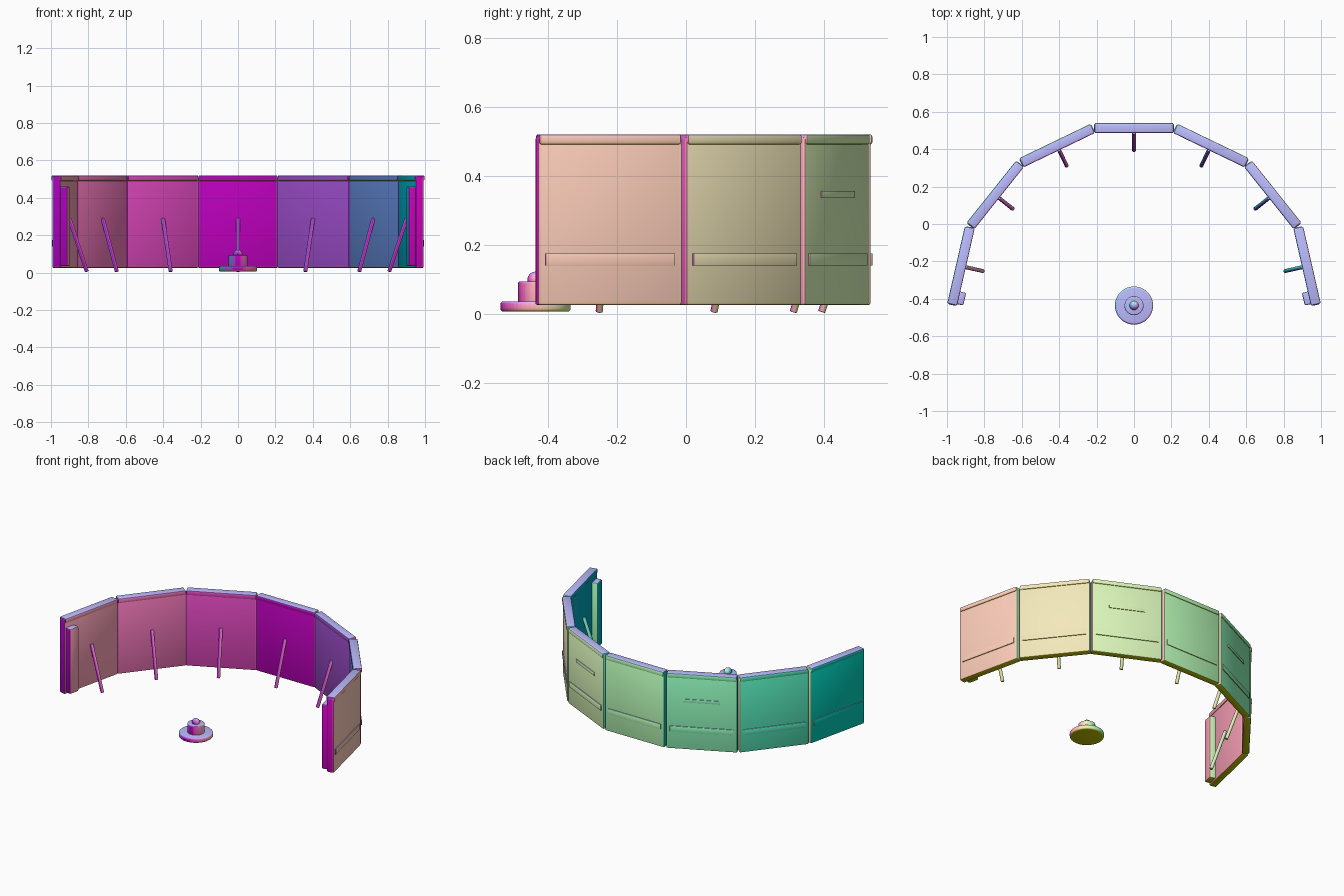
import bpy, math
from mathutils import Matrix, Vector

if "Cube" in bpy.data.objects:
    bpy.data.objects.remove(bpy.data.objects["Cube"])

CY = -0.436             # arc centre in y
R = 0.949               # arc radius to the panel mid-plane
STEP = math.pi / 7


def tint(direction):
    """Material whose colour follows the direction a face points in."""
    col = [round((c * 0.5 + 0.5) * 32) / 32 for c in direction]
    name = "tint_%d_%d_%d" % tuple(int(c * 32) for c in col)
    mat = bpy.data.materials.get(name)
    if mat is None:
        mat = bpy.data.materials.new(name)
        mat.diffuse_color = (*col, 1)
        mat.use_nodes = True
        mat.node_tree.nodes["Principled BSDF"].inputs["Base Color"].default_value = mat.diffuse_color
    return mat


def finish(ob, bevel, segs=2):
    bpy.context.view_layer.update()
    for o in bpy.context.selected_objects:
        o.select_set(False)
    ob.select_set(True)
    bpy.context.view_layer.objects.active = ob
    if bevel:
        m = ob.modifiers.new("bevel", 'BEVEL')
        m.width, m.segments, m.limit_method = bevel, segs, 'ANGLE'
        bpy.ops.object.modifier_apply(modifier=m.name)
    # colour each face by its world direction
    rot = ob.matrix_world.to_3x3()
    slots = {}
    for p in ob.data.polygons:
        mat = tint((rot @ p.normal).normalized())
        if mat.name not in slots:
            slots[mat.name] = len(slots)
            ob.data.materials.append(mat)
        p.material_index = slots[mat.name]
    bpy.ops.object.shade_smooth_by_angle(angle=math.radians(35))
    return ob


def frame(i):
    # local x = along the panel, local y = outward
    return Matrix.Translation((0, CY, 0)) @ Matrix.Rotation(-i * STEP, 4, 'Z')


def block(name, i, t, r, z, bevel):
    """Bevelled block from (min, max) ranges along, outward and up."""
    bpy.ops.mesh.primitive_cube_add(size=1)
    ob = bpy.context.object
    ob.name = name
    size = [b - a for a, b in (t, r, z)]
    mid = [(a + b) / 2 for a, b in (t, r, z)]
    ob.data.transform(Matrix.Diagonal((*size, 1)))
    ob.matrix_world = frame(i) @ Matrix.Translation(mid)
    return finish(ob, bevel)


def rod(name, i, a, b, radius):
    a, b = frame(i) @ Vector(a), frame(i) @ Vector(b)
    d = b - a
    bpy.ops.mesh.primitive_cylinder_add(vertices=16, radius=radius, depth=d.length,
                                        location=(a + b) / 2,
                                        rotation=d.to_track_quat('Z', 'Y').to_euler())
    bpy.context.object.name = name
    return finish(bpy.context.object, 0.003)


# seven wall panels with cap, outer strip and inner prop
for i in range(-3, 4):
    block("panel", i, (-0.214, 0.214), (R - 0.022, R + 0.022), (0.025, 0.512), 0.007)
    block("top_cap", i, (-0.211, 0.211), (R - 0.027, R + 0.027), (0.49, 0.52), 0.007)
    block("outer_strip", i, (-0.192, 0.192), (R + 0.015, R + 0.027), (0.14, 0.175), 0.001)
    rod("prop_rod", i, (0, 0.925, 0.29), (0, 0.829, 0.005), 0.0105)

# extra rails and end posts, mirrored left and right
for s in (-1, 1):
    block("upper_rail", s, (-0.11, 0.11), (R + 0.015, R + 0.026), (0.335, 0.356), 0.001)
    t = sorted((s * 0.134, s * 0.203))
    block("end_post", 3 * s, t, (0.89, R - 0.01), (0.035, 0.46), 0.007)

# round base, hub and knob at the arc centre
for name, rad, z0, z1, bev in (("disc_base", 0.102, 0.006, 0.036, 0.009),
                               ("disc_hub", 0.051, 0.03, 0.093, 0.005)):
    bpy.ops.mesh.primitive_cylinder_add(vertices=48, radius=rad, depth=z1 - z0,
                                        location=(0, CY, (z0 + z1) / 2))
    bpy.context.object.name = name
    finish(bpy.context.object, bev, 3)
bpy.ops.mesh.primitive_uv_sphere_add(segments=24, ring_count=12, radius=0.024,
                                     location=(0, CY, 0.098))
bpy.context.object.name = "knob"
finish(bpy.context.object, 0)
